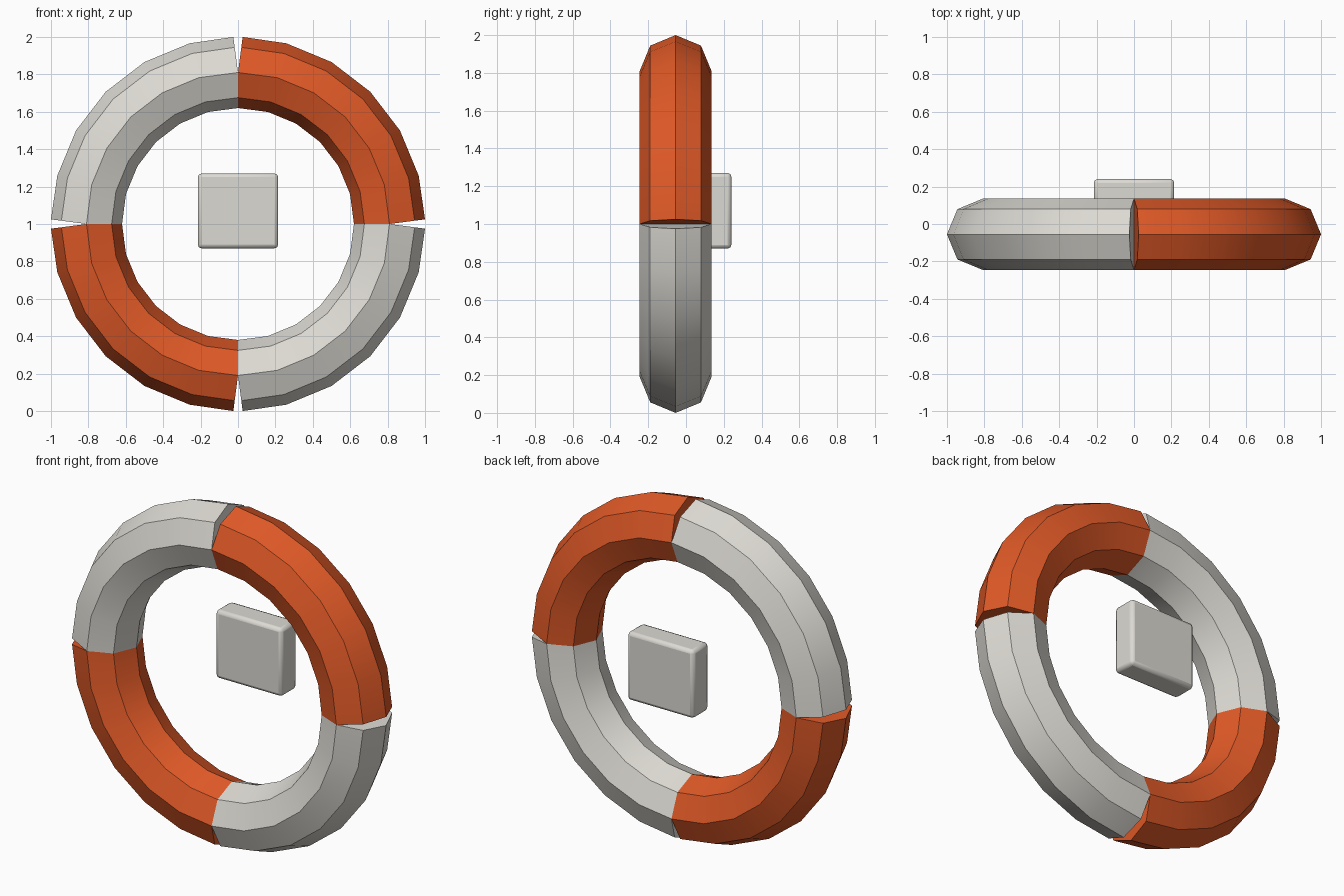
import bpy, bmesh
from math import sin, cos, pi, radians

cube = bpy.data.objects.get("Cube")
if cube:
    bpy.data.objects.remove(cube)

RING_R, TUBE_R = 0.81, 0.19
RING_Y, RING_Z = -0.055, 1.0
SEGMENTS, SIDES = 6, 8
GAP = 0.025


def make_material(name, rgb):
    mat = bpy.data.materials.new(name)
    mat.use_nodes = True
    mat.diffuse_color = (*rgb, 1)
    mat.node_tree.nodes["Principled BSDF"].inputs["Base Color"].default_value = (*rgb, 1)
    return mat


orange = make_material("orange", (0.74, 0.10, 0.02))
white = make_material("off white", (0.72, 0.70, 0.65))


def finish(bm, name, mat):
    bmesh.ops.recalc_face_normals(bm, faces=bm.faces)
    mesh = bpy.data.meshes.new(name)
    bm.to_mesh(mesh)
    bm.free()
    mesh.materials.append(mat)
    obj = bpy.data.objects.new(name, mesh)
    bpy.context.collection.objects.link(obj)
    bpy.ops.object.select_all(action="DESELECT")
    obj.select_set(True)
    bpy.context.view_layer.objects.active = obj
    return obj


def ring_quarter(name, start, mat):
    """Octagonal tube swept through 90 degrees, its ends pinched back on the outside."""
    bm = bmesh.new()
    rings = []
    for i in range(SEGMENTS + 1):
        a = start + i * pi / 2 / SEGMENTS
        ring = []
        for j in range(SIDES):
            t = 2 * pi * j / SIDES
            r = RING_R + TUBE_R * cos(t)
            shift = max(0, cos(t)) * GAP * ((i == 0) - (i == SEGMENTS))
            ring.append(bm.verts.new((r * cos(a) - shift * sin(a),
                                      RING_Y + TUBE_R * sin(t),
                                      RING_Z + r * sin(a) + shift * cos(a))))
        rings.append(ring)
    for p, q in zip(rings, rings[1:]):
        for j in range(SIDES):
            k = (j + 1) % SIDES
            bm.faces.new((p[j], p[k], q[k], q[j]))
    # End caps, folded along the tube's middle
    for ring in (rings[0], rings[-1]):
        h = SIDES // 4
        bm.faces.new(ring[-h:] + ring[:h + 1])
        bm.faces.new(ring[h:-h + 1])
    finish(bm, name, mat)
    bpy.ops.object.shade_smooth_by_angle(angle=radians(30))


# Ring in alternating quarters
for n, name in enumerate(("upper_left", "upper_right", "lower_right", "lower_left")):
    ring_quarter("ring_" + name, n * pi / 2, white if n % 2 else orange)

# Rounded mounting block behind the ring
bm = bmesh.new()
bmesh.ops.create_cube(bm, size=1)
bmesh.ops.scale(bm, vec=(0.43, 0.145, 0.40), verts=bm.verts)
bmesh.ops.translate(bm, vec=(0, 0.168, 1.07), verts=bm.verts)
block = finish(bm, "wall_mount", white)
bevel = block.modifiers.new("rounded edges", "BEVEL")
bevel.width = 0.02
bevel.segments = 2
bpy.ops.object.shade_smooth_by_angle(angle=radians(50))
